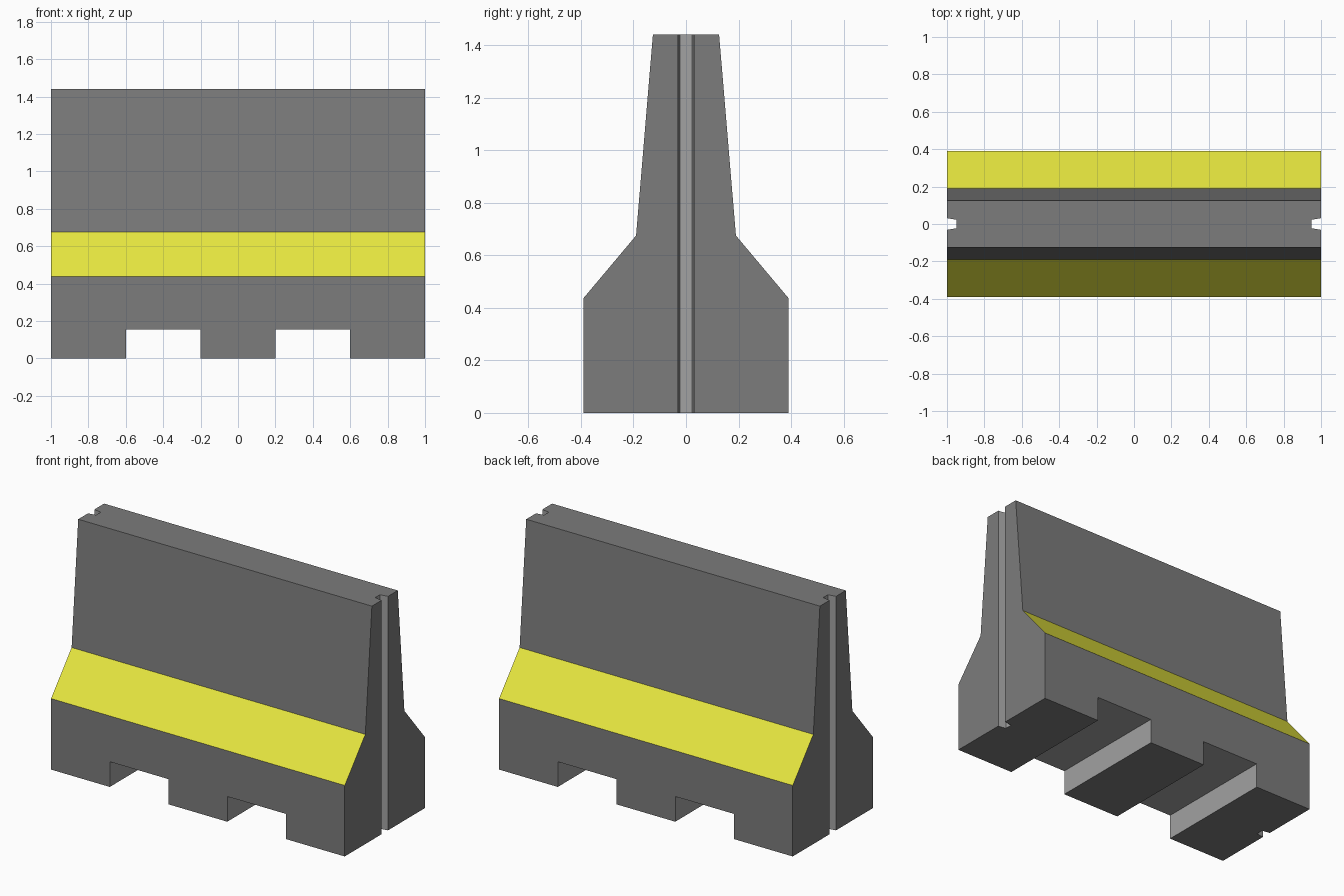
import bpy, bmesh

if "Cube" in bpy.data.objects:
    bpy.data.objects.remove(bpy.data.objects["Cube"])


def material(name, rgb):
    m = bpy.data.materials.new(name)
    m.diffuse_color = (*rgb, 1)
    m.use_nodes = True
    m.node_tree.nodes["Principled BSDF"].inputs["Base Color"].default_value = m.diffuse_color
    return m


def prism(name, points, offset):
    """Extrude a closed loop of 3D points along offset."""
    bm = bmesh.new()
    base = bm.faces.new([bm.verts.new(p) for p in points])
    ext = bmesh.ops.extrude_face_region(bm, geom=[base])
    moved = [v for v in ext["geom"] if isinstance(v, bmesh.types.BMVert)]
    bmesh.ops.translate(bm, verts=moved, vec=offset)
    bmesh.ops.recalc_face_normals(bm, faces=bm.faces)
    me = bpy.data.meshes.new(name)
    bm.to_mesh(me)
    bm.free()
    ob = bpy.data.objects.new(name, me)
    bpy.context.collection.objects.link(ob)
    return ob


# Barrier body: mirrored cross-section swept along x
half = [(0.39, 0), (0.39, 0.437), (0.19, 0.675), (0.126, 1.44)]
section = half + [(-y, z) for y, z in reversed(half)]
body = prism("barrier_body", [(-1, y, z) for y, z in section], (2, 0, 0))

# Cutters: two forklift slots and two tapered end grooves
cutters = []
for s in (-1, 1):
    slot = [(s * 0.2, -1, -0.2), (s * 0.6, -1, -0.2),
            (s * 0.6, -1, 0.155), (s * 0.2, -1, 0.155)]
    cutters.append(prism("slot_cutter", slot, (0, 2, 0)))
    groove = [(s * 0.95, -0.023, -0.2), (s * 0.95, 0.023, -0.2),
              (s * 1.05, 0.039, -0.2), (s * 1.05, -0.039, -0.2)]
    cutters.append(prism("groove_cutter", groove, (0, 0, 2)))

for c in cutters:
    c.hide_render = True
    mod = body.modifiers.new("cut", 'BOOLEAN')
    mod.operation = 'DIFFERENCE'
    mod.solver = 'EXACT'
    mod.object = c

# Bake the cuts and drop the cutters
deps = bpy.context.evaluated_depsgraph_get()
mesh = bpy.data.meshes.new_from_object(body.evaluated_get(deps))
body.modifiers.clear()
body.data = mesh
for c in cutters:
    bpy.data.objects.remove(c)

# Colours by face direction and place
mesh.materials.clear()
mesh.materials.append(material("concrete_grey", (0.2, 0.2, 0.2)))
mesh.materials.append(material("warning_yellow", (0.8, 0.8, 0.05)))
mesh.materials.append(material("cut_light_grey", (0.36, 0.36, 0.36)))
for p in mesh.polygons:
    n, c = p.normal, p.center
    p.use_smooth = False
    p.material_index = 0
    if 0.3 < n.z < 0.95:
        p.material_index = 1          # sloped shoulders
    elif abs(n.x) > 0.5 and abs(c.x) < 0.99:
        p.material_index = 2          # slot walls and groove floors
    elif n.z < -0.5 and c.z > 0.1:
        p.material_index = 2          # slot ceilings
    elif abs(n.y) > 0.5 and 0.9 < abs(c.x) < 0.99:
        p.material_index = 2          # groove sides
